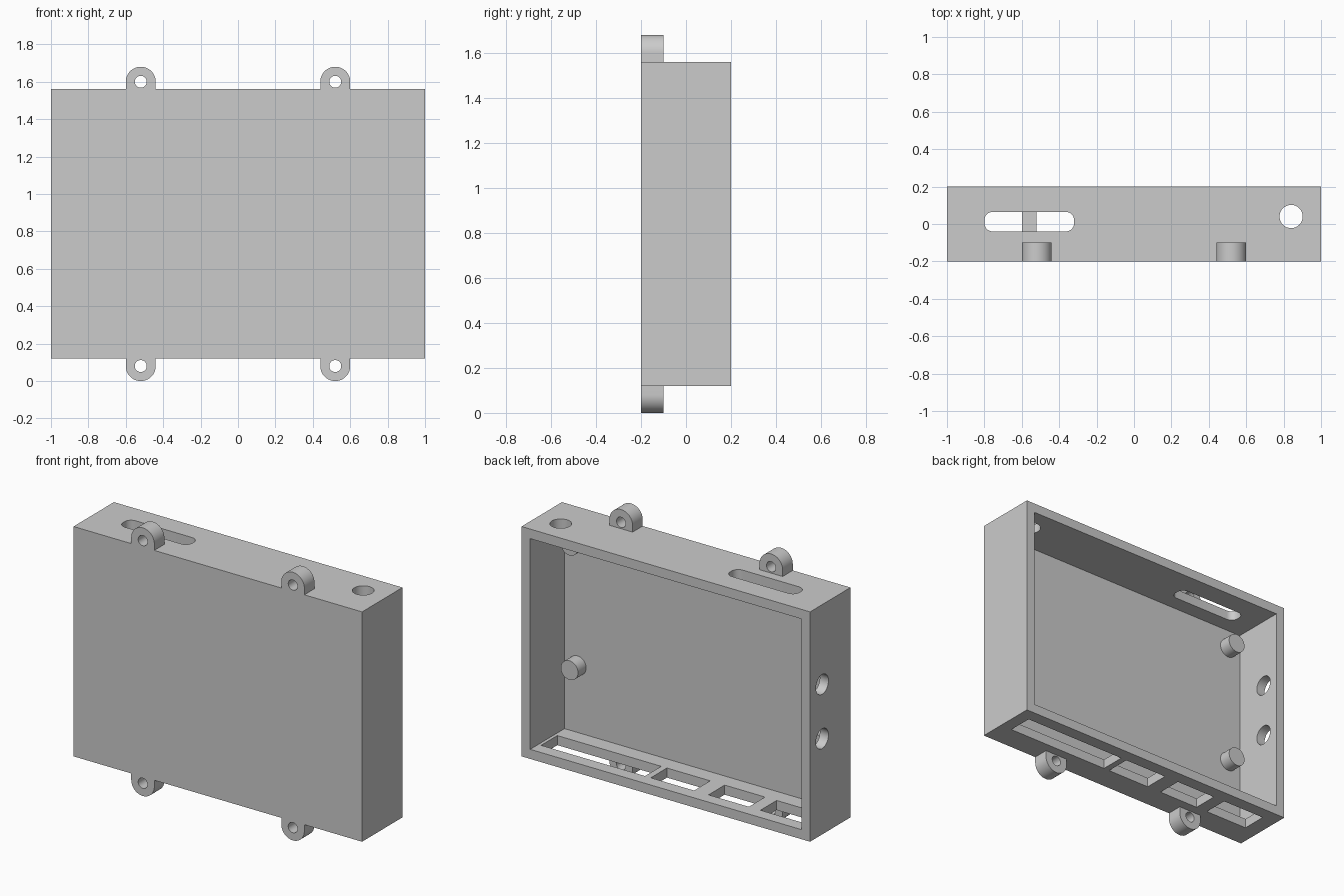
import bpy, bmesh
from math import sin, cos, pi

cube = bpy.data.objects.get("Cube")
if cube:
    bpy.data.objects.remove(cube, do_unlink=True)

grey = bpy.data.materials.new("light grey")
grey.use_nodes = True
grey.diffuse_color = (0.6, 0.6, 0.6, 1)
grey.node_tree.nodes["Principled BSDF"].inputs["Base Color"].default_value = (0.6, 0.6, 0.6, 1)

BOTTOM, TOP, WALL = 0.12, 1.56, 0.06


def prism(name, outline, axis, lo, hi):
    """Extrude a 2D outline along one axis, from lo to hi."""
    place = {"x": lambda a, b, t: (t, a, b),
             "y": lambda a, b, t: (a, t, b),
             "z": lambda a, b, t: (a, b, t)}[axis]
    bm = bmesh.new()
    rings = [[bm.verts.new(place(a, b, t)) for a, b in outline] for t in (lo, hi)]
    for ring in rings:
        bm.faces.new(ring)
    n = len(outline)
    for i in range(n):
        j = (i + 1) % n
        bm.faces.new((rings[0][i], rings[0][j], rings[1][j], rings[1][i]))
    bmesh.ops.recalc_face_normals(bm, faces=bm.faces)
    mesh = bpy.data.meshes.new(name)
    bm.to_mesh(mesh)
    bm.free()
    mesh.materials.append(grey)
    obj = bpy.data.objects.new(name, mesh)
    bpy.context.collection.objects.link(obj)
    return obj


def arc(ca, cb, r, start=0, end=2 * pi, steps=48, closed=False):
    count = steps + 1 if closed else steps
    return [(ca + r * cos(start + (end - start) * i / steps),
             cb + r * sin(start + (end - start) * i / steps)) for i in range(count)]


def rect(a0, a1, b0, b1):
    return [(a0, b0), (a1, b0), (a1, b1), (a0, b1)]


def rounded_rect(a0, a1, b0, b1, r):
    corners = [(a1 - r, b1 - r), (a0 + r, b1 - r), (a0 + r, b0 + r), (a1 - r, b0 + r)]
    return [p for k, (a, b) in enumerate(corners)
            for p in arc(a, b, r, k * pi / 2, (k + 1) * pi / 2, 8, True)]


def select_only(obj):
    bpy.ops.object.select_all(action="DESELECT")
    obj.select_set(True)
    bpy.context.view_layer.objects.active = obj


def cut(obj, outline, axis, lo, hi):
    """Subtract an extruded outline from an object."""
    cutter = prism("cutter", outline, axis, lo, hi)
    cutter.hide_render = True
    mod = obj.modifiers.new("cut", "BOOLEAN")
    mod.operation, mod.solver, mod.object = "DIFFERENCE", "EXACT", cutter
    select_only(obj)
    bpy.ops.object.modifier_apply(modifier=mod.name)
    bpy.data.objects.remove(cutter, do_unlink=True)


def smooth(obj):
    select_only(obj)
    bpy.ops.object.shade_smooth_by_angle()


# Case: a box open at the back
case = prism("case", rect(-1, 1, BOTTOM, TOP), "y", -0.2, 0.2)
cut(case, rect(-1 + WALL, 1 - WALL, BOTTOM + WALL, TOP - WALL), "y", -0.2 + WALL, 0.3)

# Top wall: slot and round hole
cut(case, rounded_rect(-0.8, -0.32, -0.04, 0.065, 0.045), "z", TOP - 0.1, TOP + 0.1)
cut(case, arc(0.84, 0.04, 0.062), "z", TOP - 0.1, TOP + 0.1)

# Side wall: two round holes
for z in (0.72, 1.06):
    cut(case, arc(0.08, z, 0.062), "x", -1.1, -0.9)

# Bottom wall: row of connector openings
for x0, x1 in ((0.2, 0.92), (-0.14, 0.16), (-0.52, -0.24), (-0.9, -0.6)):
    cut(case, rect(x0, x1, -0.04, 0.12), "z", BOTTOM - 0.1, BOTTOM + 0.1)
smooth(case)

# Mounting ears above and below, each with a screw hole
for side, x in (("right", -0.52), ("left", 0.52)):
    for level, edge, up in (("top", TOP, 1), ("bottom", BOTTOM, -1)):
        centre = edge + 0.04 * up
        outline = [(x - 0.08, edge), (x + 0.08, edge)] + arc(x, centre, 0.08, 0, pi * up, 32, True)
        ear = prism(f"{level}_{side}_ear", outline, "y", -0.2, -0.1)
        cut(ear, arc(x, centre, 0.032, steps=32), "y", -0.3, 0)
        smooth(ear)

# Support posts on the inside of the front wall
for side, x in (("right", -0.85), ("left", 0.85)):
    for level, z in (("lower", 0.6), ("upper", 1.38)):
        smooth(prism(f"{level}_{side}_post", arc(x, z, 0.06, steps=32), "y", -0.15, -0.06))
